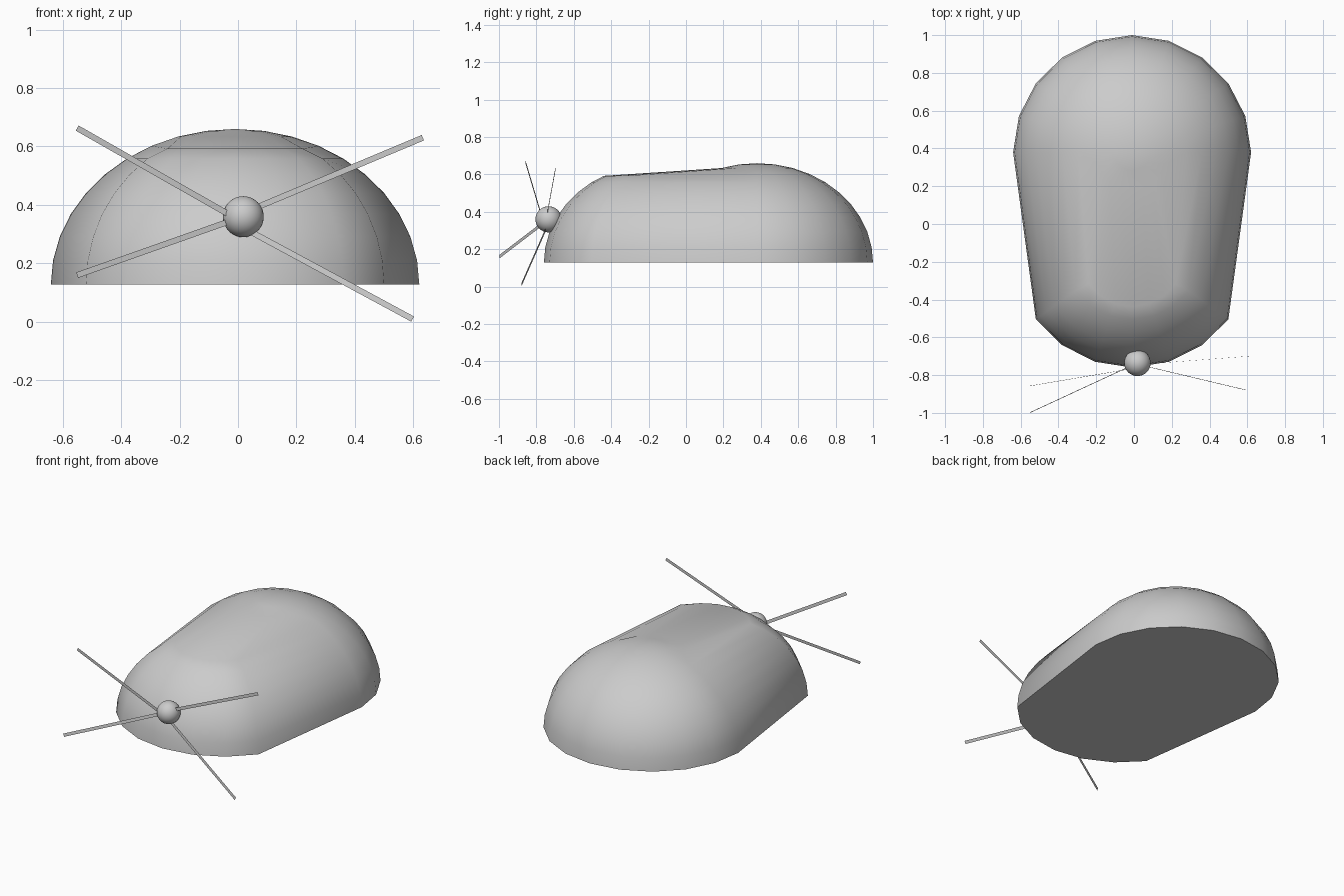
import bpy, bmesh
from math import sin, cos, radians
from mathutils import Vector

if "Cube" in bpy.data.objects:
    bpy.data.objects.remove(bpy.data.objects["Cube"])

CX, REAR_Y, FRONT_Y, BASE = -0.01, 0.38, -0.14, 0.128
RX, RY, RZ = 0.63, 0.62, 0.532


def new_object(name, bm, smooth=None):
    mesh = bpy.data.meshes.new(name)
    bm.to_mesh(mesh)
    bm.free()
    obj = bpy.data.objects.new(name, mesh)
    bpy.context.collection.objects.link(obj)
    if smooth:
        bpy.ops.object.select_all(action='DESELECT')
        bpy.context.view_layer.objects.active = obj
        obj.select_set(True)
        bpy.ops.object.shade_smooth_by_angle(angle=radians(smooth))
    return obj


def body_point(col, ring):
    """Hemisphere point; the front columns below the crown are pulled forward."""
    azim, colat = col * 18, ring * 9          # azimuth 0 faces the front
    off = azim if azim <= 180 else azim - 360
    cy, ky = REAR_Y, 1.0
    kz = 1.0
    if ring >= 3:
        if abs(off) == 72:                    # merge into the widest column
            off = 90 if off > 0 else -90
        elif abs(off) <= 54:
            cy = FRONT_Y
            if ring == 3:
                ky, kz = 1.06, 0.98           # front lip of the flat top
    a, c = radians(off), radians(colat)
    return Vector((CX + RX * sin(c) * sin(a),
                   cy - RY * ky * sin(c) * cos(a),
                   BASE + RZ * kz * cos(c)))


# Body: stretched dome with a flat base
bm = bmesh.new()
top = bm.verts.new((CX, REAR_Y, BASE + RZ))
rows = [[bm.verts.new(body_point(c, r)) for c in range(20)] for r in range(1, 11)]
for i in range(20):
    j = (i + 1) % 20
    bm.faces.new((top, rows[0][i], rows[0][j]))
    for upper, lower in zip(rows, rows[1:]):
        bm.faces.new((upper[i], lower[i], lower[j], upper[j]))
bm.faces.new(rows[-1])
bmesh.ops.remove_doubles(bm, verts=bm.verts, dist=0.001)
bmesh.ops.recalc_face_normals(bm, faces=bm.faces)
new_object("body", bm, 40)

# Nose
bm = bmesh.new()
bmesh.ops.create_uvsphere(bm, u_segments=32, v_segments=16, radius=0.07)
bmesh.ops.translate(bm, verts=bm.verts, vec=(0.018, -0.735, 0.36))
new_object("nose", bm, 40)

# Whiskers: thin flat strips, inner end to outer end
whiskers = {
    "whisker_upper_left": ((-0.035, -0.77, 0.37), (-0.55, -0.857, 0.663)),
    "whisker_upper_right": ((0.06, -0.742, 0.39), (0.632, -0.698, 0.63)),
    "whisker_lower_left": ((-0.035, -0.76, 0.342), (-0.55, -0.998, 0.16)),
    "whisker_lower_right": ((0.05, -0.75, 0.305), (0.597, -0.88, 0.01)),
}
for name, (inner, outer) in whiskers.items():
    a, b = Vector(inner), Vector(outer)
    d = b - a
    side = Vector((-d.z, 0, d.x)).normalized() * 0.01
    bm = bmesh.new()
    bm.faces.new([bm.verts.new(p) for p in (a - side, b - side, b + side, a + side)])
    bmesh.ops.recalc_face_normals(bm, faces=bm.faces)
    if bm.faces[:][0].normal.y > 0:
        bmesh.ops.reverse_faces(bm, faces=bm.faces[:])
    new_object(name, bm)
